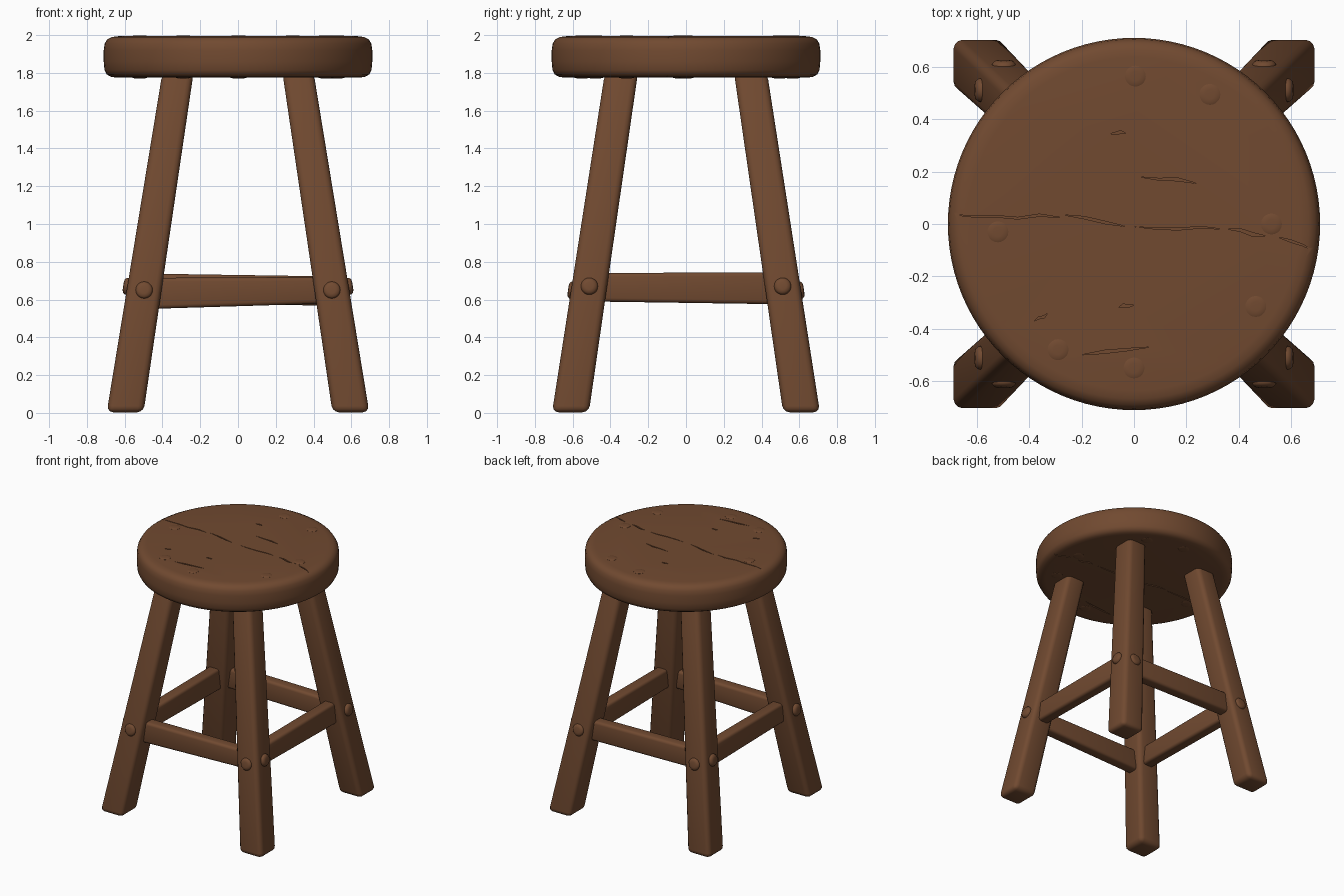
import bpy, bmesh, math, random
from mathutils import Vector, Matrix

if "Cube" in bpy.data.objects:
    bpy.data.objects.remove(bpy.data.objects["Cube"])

random.seed(4)
wood = bpy.data.materials.new("brown_wood")
wood.diffuse_color = (0.165, 0.068, 0.030, 1)
wood.use_nodes = True
wood.node_tree.nodes["Principled BSDF"].inputs["Base Color"].default_value = wood.diffuse_color


def finish(name, bm, angle=40):
    """Turn a bmesh into a smooth-by-angle wooden object."""
    bmesh.ops.recalc_face_normals(bm, faces=bm.faces)
    me = bpy.data.meshes.new(name)
    bm.to_mesh(me)
    bm.free()
    me.materials.append(wood)
    ob = bpy.data.objects.new(name, me)
    bpy.context.collection.objects.link(ob)
    smooth(ob, angle)
    return ob


def smooth(ob, angle=40):
    bpy.ops.object.select_all(action='DESELECT')
    ob.select_set(True)
    bpy.context.view_layer.objects.active = ob
    bpy.ops.object.shade_smooth_by_angle(angle=math.radians(angle))


def beam(name, a, b, size_a, size_b, axis, bevel):
    """Rounded bar from a to b whose end sections lie square to one axis."""
    bm = bmesh.new()
    u, v = [i for i in range(3) if i != axis]
    rings = []
    for c, (su, sv) in ((a, size_a), (b, size_b)):
        ring = []
        for du, dv in ((-1, -1), (1, -1), (1, 1), (-1, 1)):
            p = Vector(c)
            p[u] += du * su / 2
            p[v] += dv * sv / 2
            ring.append(bm.verts.new(p))
        rings.append(ring)
    bm.faces.new(rings[0])
    bm.faces.new(rings[1])
    for i in range(4):
        j = (i + 1) % 4
        bm.faces.new((rings[0][i], rings[0][j], rings[1][j], rings[1][i]))
    bmesh.ops.bevel(bm, geom=bm.edges[:], offset=bevel, segments=3,
                    profile=0.5, affect='EDGES')
    return finish(name, bm, 50)


def peg(name, pos, normal, r=0.04, h=0.012):
    """Low domed peg head, sunk slightly into the wood."""
    bm = bmesh.new()
    prof = [(r, -0.01), (r, h * 0.3), (r * 0.8, h * 0.85), (r * 0.45, h)]
    rot = Vector((0, 0, 1)).rotation_difference(Vector(normal)).to_matrix()
    n = 20
    rings = [[bm.verts.new(Vector(pos) + rot @ Vector((q * math.cos(t), q * math.sin(t), z)))
              for t in (2 * math.pi * k / n for k in range(n))] for q, z in prof]
    for lo, hi in zip(rings, rings[1:]):
        for k in range(n):
            bm.faces.new((lo[k], lo[(k + 1) % n], hi[(k + 1) % n], hi[k]))
    bm.faces.new(rings[-1])
    bm.faces.new(rings[0])
    return finish(name, bm, 50)


# Round seat: lathed profile with softened rims
def make_seat():
    prof = [(0.64, 1.775), (0.672, 1.779), (0.695, 1.792), (0.707, 1.815), (0.711, 1.86),
            (0.711, 1.92), (0.706, 1.955), (0.692, 1.978), (0.668, 1.99), (0.635, 1.994)]
    bm = bmesh.new()
    n = 96
    rings = [[bm.verts.new((r * math.cos(2 * math.pi * k / n),
                            r * math.sin(2 * math.pi * k / n), z))
              for k in range(n)] for r, z in prof]
    for lo, hi in zip(rings, rings[1:]):
        for k in range(n):
            bm.faces.new((lo[k], lo[(k + 1) % n], hi[(k + 1) % n], hi[k]))
    bm.faces.new(rings[0])
    bm.faces.new(rings[-1])
    return finish("seat", bm)


def crack_cutter(bm, start, end, width, z0, z1):
    """Jagged tapering sliver used to cut a wood crack."""
    a, b = Vector(start), Vector(end)
    side = (b - a).orthogonal().normalized()
    steps = max(3, int((b - a).length / 0.07))
    left, right = [], []
    for i in range(1, steps):
        p = a.lerp(b, i / steps) + side * random.uniform(-0.008, 0.008)
        w = width * random.uniform(0.3, 0.6)
        left.append(p + side * w)
        right.append(p - side * w)
    loop = [a] + left + [b] + right[::-1]
    lo = [bm.verts.new((p.x, p.y, z0)) for p in loop]
    hi = [bm.verts.new((p.x, p.y, z1)) for p in loop]
    bm.faces.new(lo)
    bm.faces.new(hi)
    for i in range(len(loop)):
        j = (i + 1) % len(loop)
        bm.faces.new((lo[i], lo[j], hi[j], hi[i]))


seat = make_seat()

# Cracks in the seat top and underside
cracks = [((-0.69, 0.035), (-0.28, 0.025), 0.008), ((-0.27, 0.035), (-0.03, -0.01), 0.012),
          ((0.0, -0.01), (0.34, -0.02), 0.006), ((0.36, -0.02), (0.50, -0.045), 0.014),
          ((0.55, -0.05), (0.69, -0.105), 0.008), ((-0.20, -0.50), (0.06, -0.47), 0.012),
          ((0.02, 0.18), (0.24, 0.155), 0.010), ((-0.09, 0.345), (-0.03, 0.345), 0.012),
          ((-0.06, -0.32), (0.0, -0.31), 0.010), ((-0.38, -0.37), (-0.33, -0.34), 0.010)]
bm = bmesh.new()
for s, e, w in cracks:
    crack_cutter(bm, s, e, w, 1.984, 2.05)
for s, e, w in cracks[:6]:
    crack_cutter(bm, s, e, w, 1.70, 1.784)
cutter = finish("crack_cutter", bm)
cutter.hide_render = True
mod = seat.modifiers.new("cracks", 'BOOLEAN')
mod.operation, mod.solver, mod.object = 'DIFFERENCE', 'EXACT', cutter
bpy.context.view_layer.objects.active = seat
bpy.ops.object.modifier_apply(modifier=mod.name)
bpy.data.objects.remove(cutter)
smooth(seat)

# Peg heads around the seat, top and underside
for i, (x, y) in enumerate([(0.005, 0.565), (0.29, 0.495), (0.525, 0.0), (0.465, -0.315),
                            (0.0, -0.55), (-0.29, -0.48), (-0.52, -0.03)]):
    peg(f"seat_peg_{i}", (x, y, 1.993), (0, 0, 1), h=0.006)
    peg(f"seat_under_peg_{i}", (x, y, 1.776), (0, 0, -1), h=0.005)


# Splayed legs, square in section
FOOT, TOP = Vector((0.598, 0.612, 0.0)), Vector((0.318, 0.342, 1.80))


def leg_centre(sx, sy, z):
    p = FOOT.lerp(TOP, z / 1.80)
    return Vector((sx * p.x, sy * p.y, z))


for sx, sx_name in ((-1, "left"), (1, "right")):
    for sy, sy_name in ((-1, "front"), (1, "back")):
        tag = f"{sy_name}_{sx_name}"
        beam(f"leg_{tag}", leg_centre(sx, sy, 0.003), leg_centre(sx, sy, 1.80),
             (0.195, 0.195), (0.165, 0.175), 2, 0.034)
        # Peg heads on the two outer faces of the leg
        c = leg_centre(sx, sy, 0.65)
        peg(f"leg_peg_y_{tag}", c + Vector((0, sy * 0.092, 0)), (0, sy, 0.15), r=0.045, h=0.018)
        c = leg_centre(sx, sy, 0.67)
        peg(f"leg_peg_x_{tag}", c + Vector((sx * 0.092, 0, 0)), (sx, 0, 0.15), r=0.045, h=0.022)

# Rails joining neighbouring legs
rail = (0.09, 0.155)
beam("front_rail", leg_centre(-1, -1, 0.632), leg_centre(1, -1, 0.65),
     (0.09, 0.165), (0.09, 0.14), 0, 0.02)
beam("back_rail", leg_centre(-1, 1, 0.66), leg_centre(1, 1, 0.645), rail, rail, 0, 0.02)
for sx, name in ((-1, "left_rail"), (1, "right_rail")):
    beam(name, leg_centre(sx, -1, 0.665), leg_centre(sx, 1, 0.66),
         (0.09, 0.15), (0.09, 0.17), 1, 0.02)
